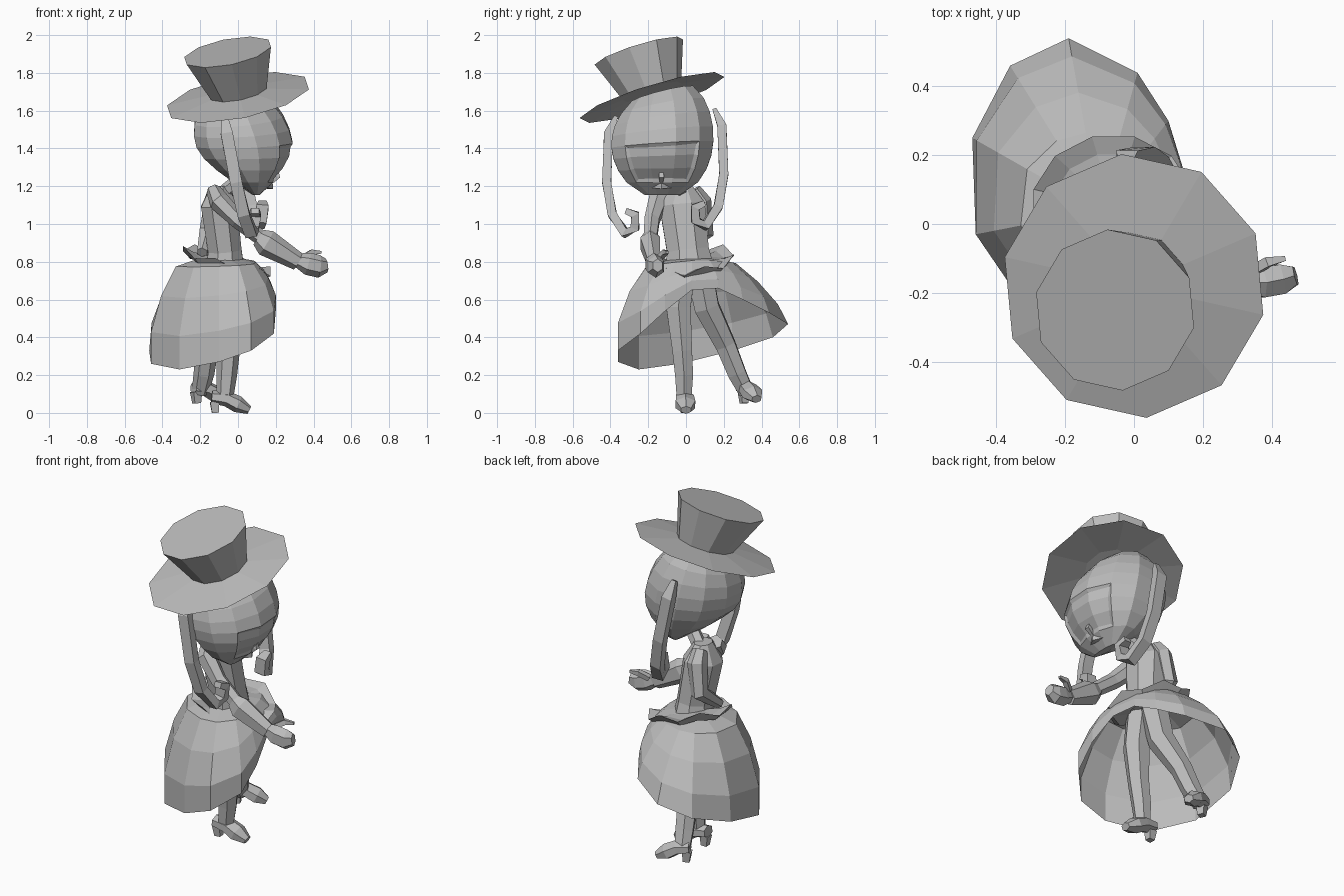
import bpy, bmesh, math
from mathutils import Vector

if "Cube" in bpy.data.objects:
    bpy.data.objects.remove(bpy.data.objects["Cube"], do_unlink=True)

shade = (.5, .5, .5, 1)
grey = bpy.data.materials.new("plain grey")
grey.use_nodes = True
grey.diffuse_color = shade
grey.node_tree.nodes["Principled BSDF"].inputs["Base Color"].default_value = shade


def loft(name, rings, capped=True, edit=None):
    """Skin a list of equally long point loops into one flat-shaded object."""
    bm = bmesh.new()
    loops = [[bm.verts.new(point) for point in ring] for ring in rings]
    for lower, upper in zip(loops, loops[1:]):
        for i in range(len(lower)):
            bm.faces.new((lower[i - 1], lower[i], upper[i], upper[i - 1]))
    if capped:
        bm.faces.new(loops[0])
        bm.faces.new(loops[-1])
    bmesh.ops.recalc_face_normals(bm, faces=bm.faces)
    if edit:
        edit(bm)
    mesh = bpy.data.meshes.new(name)
    bm.to_mesh(mesh)
    bm.free()
    mesh.materials.append(grey)
    obj = bpy.data.objects.new(name, mesh)
    bpy.context.collection.objects.link(obj)


def angles(count, phase=.5):
    return [math.tau * (i + phase) / count for i in range(count)]


def tilted_ring(centre, radius_x, radius_y, count, slope_x=0, slope_y=0, wave=0, phase=.5):
    """Ellipse lying in a sloped plane, optionally with alternating height."""
    ring = []
    for i, angle in enumerate(angles(count, phase)):
        dx, dy = radius_x * math.cos(angle), radius_y * math.sin(angle)
        lift = slope_x * dx + slope_y * dy + wave * (-1) ** i
        ring.append(Vector(centre) + Vector((dx, dy, lift)))
    return ring


def tube(name, path, radii, sides=6, side_axis=(0, 1, 0), depth=1):
    """Limb along a path; radii run along side_axis, scaled by depth across it."""
    points = [Vector(point) for point in path]
    rings = []
    for i, point in enumerate(points):
        before, after = points[max(i - 1, 0)], points[min(i + 1, len(points) - 1)]
        tangent = (after - before).normalized()
        side = Vector(side_axis)
        side = (side - tangent * side.dot(tangent)).normalized()
        across = tangent.cross(side) * depth
        rings.append([point + radii[i] * (side * math.cos(angle) + across * math.sin(angle))
                      for angle in angles(sides)])
    loft(name, rings)


# Tilted top hat: crown and a thin, slightly conical brim sheet
def hat_ring(centre, radius):
    return tilted_ring(centre, radius, radius, 10, .18, .3, phase=.65)


hat_base, hat_top = (0, -.18, 1.7), (-.055, -.25, 1.91)
loft("hat_brim", [hat_ring((0, -.18, 1.67), .385), hat_ring(hat_base, .155)], capped=False)
loft("hat_crown", [hat_ring(hat_base, .155), hat_ring(hat_top, .235)])


# Egg-shaped head, narrow at the chin, with a recessed face on the +x side
def head_ring(t):
    swell = math.sin(math.pi * t)
    centre = (.1 - .14 * t, -.125, 1.14 + .6 * t)
    width = swell if t < .5 else math.sqrt(swell)
    return tilted_ring(centre, .265 * width, .28 * swell ** .4, 12, .18 * t * t, .3 * t * t)


def sink_face(bm):
    face = [f for f in bm.faces if f.normal.x > .6 and 1.22 < f.calc_center_median().z < 1.42]
    bmesh.ops.inset_region(bm, faces=face, thickness=.02, depth=-.01)


loft("head", [head_ring((i + .2) / 9) for i in range(9)], edit=sink_face)
tube("nose", [(.2, -.13, 1.3), (.21, -.13, 1.25), (.18, -.13, 1.22)], (.01, .02, .01), 4)
tube("lips", [(.14, -.19, 1.2), (.17, -.13, 1.2), (.14, -.07, 1.2)], (.01, .02, .01), 4, (0, 0, 1))

# Long curled hair locks, mirrored; the left one hangs a little higher and further forward
lock_path = [(-.07, .26, 1.57), (-.06, .3, 1.48), (-.01, .31, 1.22), (.03, .28, 1.05),
             (.07, .21, .95), (.08, .16, .98), (.09, .16, 1.05), (.09, .21, 1.07)]
lock_radii = [.02] + [.045] * 6 + [.03]
for name, mirror, shift in (("right", -1, 0), ("left", 1, .04)):
    path = [(x + shift, mirror * y - .11, z + shift) for x, y, z in lock_path]
    tube(name + "_hair_lock", path, lock_radii, 4, (1, 0, 0), .75)

# Neck and torso
tube("neck", [(-.08, -.02, 1.16), (.03, -.08, 1.25)], (.04, .04))
tube("torso", [(-.07, .02, .76), (-.07, .01, .86), (-.1, -.02, 1.1), (-.1, -.02, 1.2)],
     (.14, .12, .13, .06), 8, depth=.8)

# Right arm reaches forward, left arm folds behind the back
tube("right_arm", [(-.13, -.09, 1.18), (-.1, -.15, 1.12), (0, -.18, 1.02), (.13, -.19, .92)],
     (.04, .055, .045, .04))
tube("right_cuff", [(.11, -.19, .93), (.15, -.19, .9), (.32, -.17, .8)], (.04, .06, .04), depth=1.2)
tube("right_hand", [(.31, -.17, .81), (.37, -.17, .79), (.43, -.16, .775), (.47, -.15, .78)],
     (.03, .05, .05, .03), depth=1.2)
tube("right_thumb", [(.34, -.14, .82), (.39, -.11, .85), (.44, -.1, .85)], (.02, .02, .01), 4)
tube("left_arm", [(-.12, .04, 1.18), (-.13, .08, 1.12), (-.16, .1, .96), (-.19, -.04, .85)],
     (.04, .055, .05, .03), side_axis=(1, 0, 0))

# Bell skirt: bulges from the waist to an oval hem that is lifted at the front
hem_points = [(.17, .03, .65), (.14, .17, .66), (.1, .3, .6), (.01, .44, .53), (-.19, .54, .47),
              (-.36, .46, .4), (-.47, .25, .33), (-.46, -.03, .26), (-.31, -.25, .23),
              (-.1, -.36, .27), (.07, -.36, .33), (.19, -.24, .42), (.2, -.11, .54)]


def skirt_ring(spread, drop):
    ring = []
    for hem in map(Vector, hem_points):
        centre = Vector((-.1, .04, .82))
        outward = hem - centre
        outward.z = 0
        waist = centre + .1 * outward.normalized()
        fullness = min(1, 1.1 - hem.y)
        point = waist.lerp(hem, drop + (spread - drop) * fullness)
        point.z = waist.z + (hem.z - waist.z) * drop
        ring.append(point)
    return ring


profile = ((0, 0), (.5, .08), (.8, .36), (1, .7), (1, 1))
loft("skirt", [skirt_ring(spread, drop) for spread, drop in profile], capped=False)

# Wavy frill round the waist
frill = ((.1, .81, 0), (.18, .8, .01), (.24, .81, .02), (.2, .77, .01), (.1, .77, 0))
loft("waist_frill", [tilted_ring((-.06, .045, z), r, .9 * r, 12, -.26, .12, wave)
                     for r, z, wave in frill], capped=False)

# Legs
leg_radii = (.08, .075, .06, .055, .045)
tube("right_leg", [(-.06, -.02, .76), (-.05, -.04, .56), (-.05, -.02, .33), (-.06, -.01, .2),
                   (-.07, -.01, .08)], leg_radii)
tube("left_leg", [(-.08, .07, .76), (-.1, .11, .56), (-.16, .21, .36), (-.18, .27, .21),
                  (-.2, .32, .11)], leg_radii)


# Heeled shoes: a tapering upper and a block heel, placed along a heading
def shoe(side, back, heading, length):
    back, heading = Vector(back), Vector(heading).normalized()
    across = (-heading.y, heading.x, 0)

    def spot(along, height):
        return back + heading * along * length + Vector((0, 0, height))

    tube(side + "_shoe", [spot(0, .085), spot(.4, .075), spot(.7, .045), spot(1, .015)],
         (.045, .055, .06, .03), 6, across, .75)
    tube(side + "_shoe_heel", [spot(.08, .06), spot(.1, 0)], (.035, .025), 4, across)


shoe("right", (-.14, -.01, 0), (1, .05, 0), .2)
shoe("left", (-.235, .3, .05), (1, .45, .05), .18)
